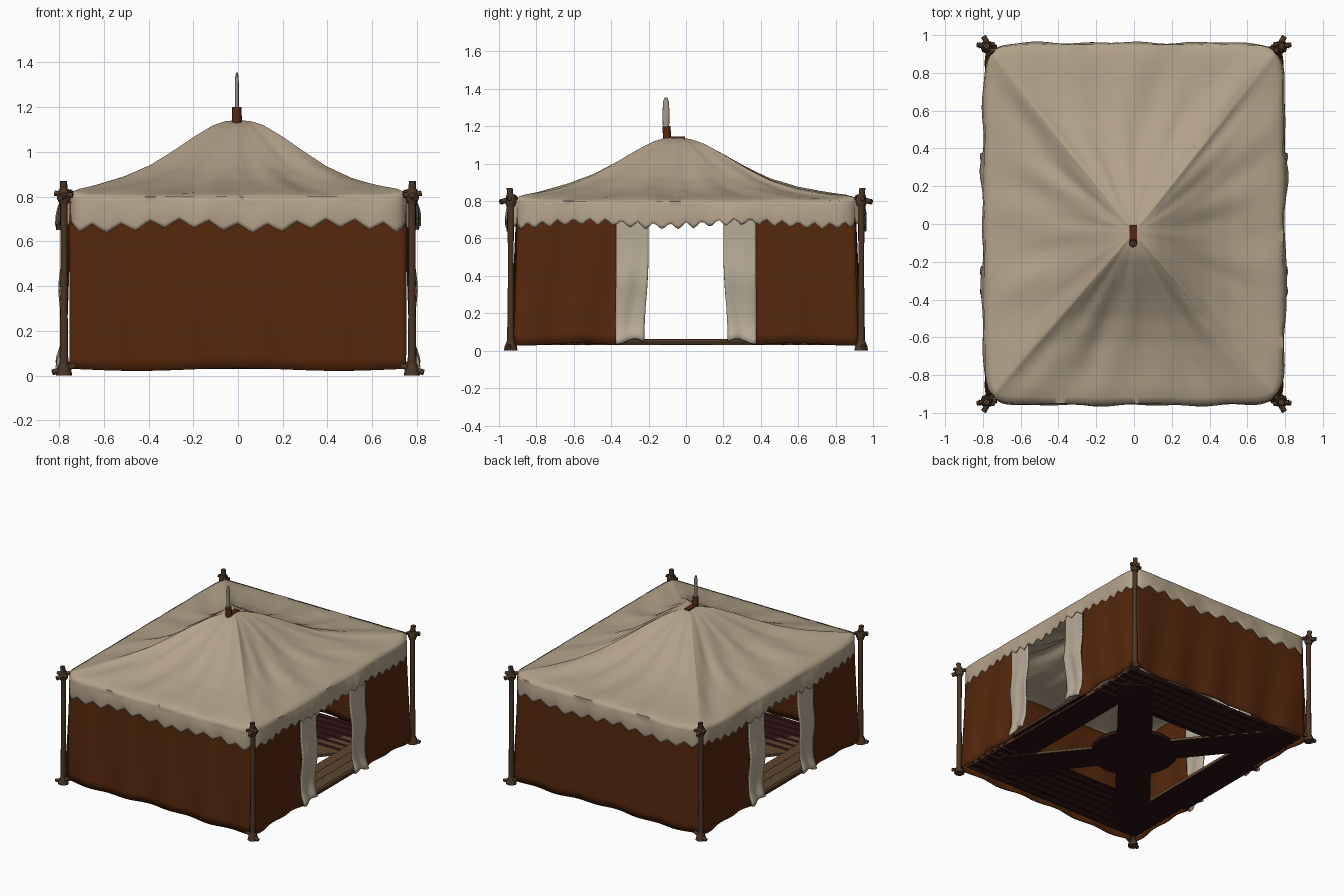
import bpy, bmesh, math
from math import sin, cos, pi
from mathutils import Vector

cube = bpy.data.objects.get("Cube")
if cube:
    bpy.data.objects.remove(cube, do_unlink=True)


def material(name, rgb):
    m = bpy.data.materials.new(name)
    m.use_nodes = True
    m.diffuse_color = (*rgb, 1)
    bsdf = m.node_tree.nodes["Principled BSDF"]
    bsdf.inputs["Base Color"].default_value = (*rgb, 1)
    bsdf.inputs["Roughness"].default_value = 0.9
    return m


CANVAS = material("tan canvas", (0.45, 0.36, 0.25))
CURTAIN = material("pale curtain", (0.48, 0.41, 0.31))
WALL = material("rust cloth", (0.09, 0.0205, 0.0035))
WOOD = material("dark wood", (0.07, 0.036, 0.018))
PLANK = material("floor plank", (0.11, 0.062, 0.03))
RUG = material("maroon rug", (0.024, 0.005, 0.006))
ROPE = material("rust binding", (0.095, 0.022, 0.007))
BONE = material("weathered spike", (0.38, 0.32, 0.25))


def finish(name, bm, mats, thickness=0, angle=50):
    bmesh.ops.recalc_face_normals(bm, faces=bm.faces)
    me = bpy.data.meshes.new(name)
    bm.to_mesh(me)
    bm.free()
    ob = bpy.data.objects.new(name, me)
    bpy.context.collection.objects.link(ob)
    for m in mats:
        me.materials.append(m)
    bpy.ops.object.select_all(action="DESELECT")
    ob.select_set(True)
    bpy.context.view_layer.objects.active = ob
    bpy.ops.object.shade_smooth_by_angle(angle=math.radians(angle))
    if thickness:
        mod = ob.modifiers.new("cloth thickness", "SOLIDIFY")
        mod.thickness = thickness
        mod.offset = 0
    return ob


def sheet(name, fn, nu, nv, mat, thickness=0.006, closed=False, angle=50):
    """Cloth grid from fn(u, v), both in 0..1."""
    bm = bmesh.new()
    cols = nu if closed else nu + 1
    g = [[bm.verts.new(fn(i / nu, j / nv)) for i in range(cols)] for j in range(nv + 1)]
    for j in range(nv):
        for i in range(nu):
            k = (i + 1) % cols
            bm.faces.new((g[j][i], g[j][k], g[j + 1][k], g[j + 1][i]))
    bmesh.ops.remove_doubles(bm, verts=bm.verts, dist=1e-5)
    return finish(name, bm, [mat], thickness, angle)


def rod(name, path, mat, sides=8):
    """Tapered round rod through (point, radius) pairs."""
    axis = (Vector(path[-1][0]) - Vector(path[0][0])).normalized()
    q = axis.to_track_quat("Z", "Y")
    bm = bmesh.new()
    rings = []
    for p, r in path:
        rings.append([bm.verts.new(Vector(p) + q @ Vector(
            (r * cos(2 * pi * i / sides), r * sin(2 * pi * i / sides), 0))) for i in range(sides)])
    for a, b in zip(rings, rings[1:]):
        for i in range(sides):
            k = (i + 1) % sides
            bm.faces.new((a[i], a[k], b[k], b[i]))
    bm.faces.new(rings[0])
    bm.faces.new(rings[-1])
    return finish(name, bm, [mat])


def box(name, centre, size, mat, turn=0, under=None):
    """Box whose underside may take a second material."""
    bm = bmesh.new()
    bmesh.ops.create_cube(bm, size=1)
    bm.normal_update()
    for f in bm.faces:
        f.material_index = 1 if under and f.normal.z < -0.5 else 0
    for v in bm.verts:
        v.co = v.co * Vector(size)
    ob = finish(name, bm, [mat, under] if under else [mat], angle=30)
    ob.location = centre
    ob.rotation_euler.z = turn
    return ob


# Rectangular outline of the eaves, u runs once around from the front right corner
HX, HY = 0.785, 0.945


def outline(u):
    """Point on the eaves, with the side number and the place along that side."""
    s = u * 4 % 4
    side, f = int(s), s % 1
    t = 2 * f - 1
    x, y = [(t * HX, -HY), (HX, t * HY), (-t * HX, HY), (-HX, -t * HY)][side]
    return x, y, side, f


def lerp_table(t, table):
    for (a, za), (b, zb) in zip(table, table[1:]):
        if t <= b:
            return za + (zb - za) * (t - a) / (b - a)
    return table[-1][1]


PROFILE = [(0, 1.138), (0.07, 1.132), (0.14, 1.112), (0.25, 1.057), (0.37, 0.99),
           (0.5, 0.925), (0.65, 0.873), (0.8, 0.84), (0.93, 0.817), (1, 0.797)]
ROOF_PART = 0.8


# Roof and hanging scalloped edge are one cloth
def canopy(u, w):
    x, y, side, f = outline(u)
    a = 2 * pi * u
    corner = abs(2 * f - 1)
    v = min(w / ROOF_PART, 1)
    h = max(0, (w - ROOF_PART) / (1 - ROOF_PART))
    fold = 1.5 * v * v * (1 - v) * (0.04 * sin(7 * a + 1) * sin(3 * a) + 0.03 * sin(17 * a + 4 * v)
                                    + 0.008 * sin(29 * a - 5 * v))
    sag = 0.05 * v * (1 - v) * (corner ** 4 - 0.4)
    lean = -0.09 * v * (1 - v) * max(0, y / HY)
    lift = 0.02 * corner ** 10 * v ** 6
    z = lerp_table(v, PROFILE) + fold + sag + lean + lift
    # The corners are tucked in behind the posts
    tuck = 0.042 * corner ** 14 * v ** 10
    x, y = x * v - math.copysign(tuck, x), y * v - 0.045 * (1 - v) - math.copysign(tuck, y)
    # The edge swells outward and ends in points
    teeth = 22 if side % 2 else 12
    tooth = 1 - abs(2 * (f * teeth % 1) - 1)
    drop = (0.1 if side % 2 else 0.108) + 0.04 * tooth + 0.012 * sin(9 * a)
    out = (0.003 * sin(13 * a) * v ** 4 + 0.012 * sin(2.2 * h) + 0.005 * h * sin(23 * a)) * (1 - corner ** 8)
    if side % 2:
        out += 0.016 * h * math.exp(-((abs(y) - 0.28) / 0.1) ** 2)
        x += math.copysign(out, x)
    else:
        y += math.copysign(out, y)
    return (x, y, z - (drop + lift) * h)


sheet("roof_canopy", canopy, 384, 35, CANVAS, 0.007, closed=True, angle=80)


# Cloth walls, leaning out at the foot: full panels at the ends, two panels on each long side
def end_wall(sgn):
    def fn(u, v):
        x = (2 * u - 1) * 0.752
        fold = 0.009 * sin(x * 19 + v * 2) * (0.3 + 0.7 * (1 - v)) + 0.03 * (1 - v)
        return (x, sgn * (0.9 + fold), 0.027 + 0.006 * cos(x * 7) + 0.75 * v)
    return fn


def side_wall(sx, sy):
    def fn(u, v):
        y = 0.35 + u * (0.57 - 0.02 * v)
        fold = 0.008 * sin(y * 24 + v * 3) * (1 - 0.6 * v) + 0.03 * (1 - v)
        return (sx * (0.75 + fold), sy * y, 0.035 + 0.007 * cos(y * 11) + 0.74 * v)
    return fn


# Pale door curtain, gathered outward near the foot
def curtain(sx, sy):
    def fn(u, v):
        inner = 0.2 + 0.03 * (1 - v) ** 2 * sin(3 * v + 1)
        y = inner + u * (0.375 - inner)
        bulge = 0.026 * math.exp(-(v / 0.09) ** 2) + 0.016 * math.exp(-((v - 0.5) / 0.15) ** 2)
        return (sx * (0.778 + bulge + 0.006 * sin(u * 9 + v * 4) * (1 - v)), sy * y,
                0.05 + 0.014 * sin(u * 5) + 0.68 * v)
    return fn


for sy, end in ((-1, "front"), (1, "back")):
    sheet(end + "_wall", end_wall(sy), 60, 14, WALL)
    for sx, side in ((-1, "right"), (1, "left")):
        tag = f"{end}_{side}_"
        sheet(tag + "side_wall", side_wall(sx, sy), 28, 14, WALL)
        sheet(tag + "curtain", curtain(sx, sy), 12, 24, CURTAIN, 0.012)

        # Corner post with foot, lashing and crossed pegs
        px, py = sx * 0.778, sy * 0.937
        rod(tag + "post", [((px, py, 0.03), 0.021), ((px, py, 0.4), 0.016),
                           ((px, py, 0.8), 0.018), ((px + sx * 0.002, py + sy * 0.006, 0.87), 0.017)], WOOD)
        rod(tag + "foot", [((px, py, 0), 0.036), ((px, py, 0.02), 0.034), ((px, py, 0.055), 0.02)], WOOD)
        rod(tag + "foot_peg", [((px - sx * 0.05, py, 0.045), 0.012),
                               ((px + sx * 0.052, py + sy * 0.012, 0.014), 0.013)], WOOD)
        rod(tag + "lashing", [((px, py, 0.77), 0.022), ((px, py, 0.79), 0.03),
                              ((px, py, 0.81), 0.03), ((px, py, 0.835), 0.022)], WOOD)
        rod(tag + "peg", [((px - sx * 0.03, py - sy * 0.03, 0.82), 0.013),
                          ((px + sx * 0.018, py + sy * 0.055, 0.795), 0.015)], WOOD)
        rod(tag + "cross_peg", [((px - sx * 0.04, py + sy * 0.015, 0.805), 0.012),
                                ((px + sx * 0.042, py + sy * 0.005, 0.815), 0.012)], WOOD)

    # Folded rug along each end
    sheet(end + "_rug", lambda u, v, s=sy: ((2 * u - 1) * 0.745, s * (0.47 + 0.42 * v),
          0.042 + 0.008 * sin(v * 38)), 4, 32, RUG, 0.01)

# Floor: planks under the doors, crossed beams and a round rug in the middle
for sx, side in ((-1, "right"), (1, "left")):
    for k in range(3):
        box(f"{side}_floor_plank_{k}", (sx * (0.55 + 0.078 * k), 0, 0.047),
            (0.076, 1.74, 0.022), PLANK, under=RUG)
    box(side + "_door_sill", (sx * 0.765, 0, 0.052), (0.03, 0.76, 0.022), WOOD, under=RUG)
    box(side + "_cross_beam", (0, 0, 0.04), (0.24, 1.9, 0.018), PLANK,
        sx * math.atan2(0.7, 0.86), under=RUG)
rod("round_rug", [((0, 0, 0.03), 0.3), ((0, 0, 0.058), 0.3)], RUG, 20)

# Ridge cap and finial on top
box("ridge_cap", (-0.005, -0.055, 1.13), (0.04, 0.1, 0.03), ROPE)
rod("finial_socket", [((-0.005, -0.1, 1.1), 0.025), ((-0.005, -0.102, 1.15), 0.022),
                      ((-0.005, -0.104, 1.2), 0.021)], ROPE)
spike = rod("finial_spike", [((0, 0, 0), 0.017), ((0, 0, 0.07), 0.019),
                             ((0, 0, 0.135), 0.016), ((0, 0, 0.16), 0.007)], BONE)
spike.location = (-0.005, -0.107, 1.195)
spike.scale.x = 0.5
